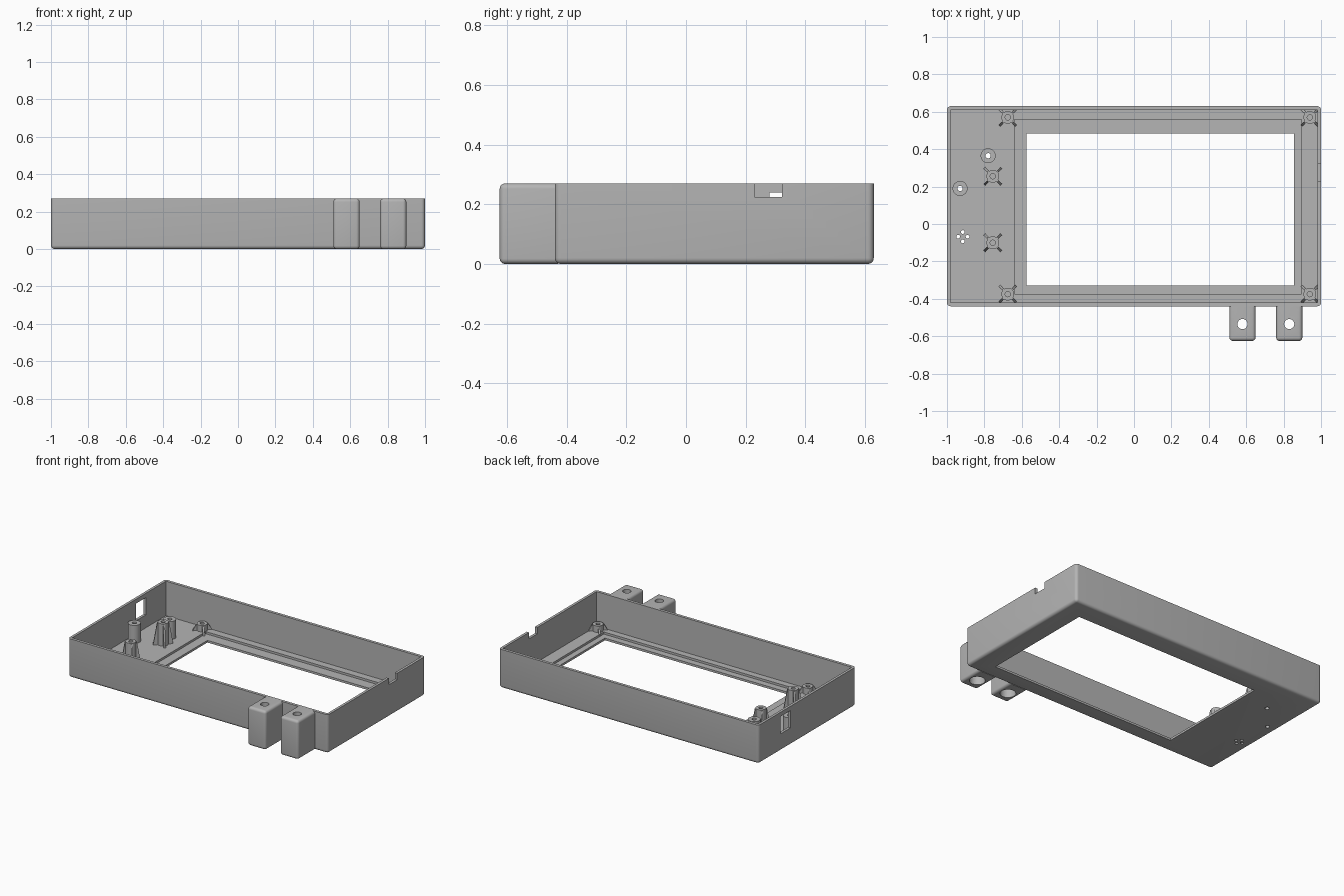
import bpy, bmesh, math
from mathutils import Matrix, Vector

if "Cube" in bpy.data.objects:
    bpy.data.objects.remove(bpy.data.objects["Cube"], do_unlink=True)

grey = bpy.data.materials.new("plain grey")
grey.use_nodes = True
colour = (0.46, 0.46, 0.46, 1)
grey.diffuse_color = colour
grey.node_tree.nodes["Principled BSDF"].inputs["Base Color"].default_value = colour


def finish(name, bm):
    bmesh.ops.recalc_face_normals(bm, faces=bm.faces[:])
    mesh = bpy.data.meshes.new(name)
    bm.to_mesh(mesh)
    bm.free()
    mesh.materials.append(grey)
    obj = bpy.data.objects.new(name, mesh)
    bpy.context.collection.objects.link(obj)
    return obj


def box(name, lo, hi, radius=0, keep_sharp=None):
    """Box between two corners; edges are rounded unless keep_sharp(a, b) is true."""
    lo, hi = Vector(lo), Vector(hi)
    bm = bmesh.new()
    bmesh.ops.create_cube(bm, size=1)
    for v in bm.verts:
        v.co = Vector((lo[i] if v.co[i] < 0 else hi[i]) for i in range(3))
    if radius:
        edges = [e for e in bm.edges if not keep_sharp(e.verts[0].co, e.verts[1].co)]
        bmesh.ops.bevel(bm, geom=edges, offset=radius, segments=5, profile=0.5, affect='EDGES')
    return finish(name, bm)


def rod(name, x, y, r, z0, z1):
    bm = bmesh.new()
    bmesh.ops.create_cone(bm, cap_ends=True, segments=32, radius1=r, radius2=r, depth=z1 - z0,
                          matrix=Matrix.Translation((x, y, (z0 + z1) / 2)))
    return finish(name, bm)


def cut(obj, cutters):
    """Subtract each cutter, bake the result and drop the cutters."""
    for c in cutters:
        c.hide_render = True
        mod = obj.modifiers.new("cut", 'BOOLEAN')
        mod.operation, mod.solver, mod.object = 'DIFFERENCE', 'EXACT', c
    deps = bpy.context.evaluated_depsgraph_get()
    mesh = bpy.data.meshes.new_from_object(obj.evaluated_get(deps))
    obj.modifiers.clear()
    obj.data = mesh
    for c in cutters:
        bpy.data.objects.remove(c, do_unlink=True)


def smooth(obj):
    bpy.ops.object.select_all(action='DESELECT')
    obj.select_set(True)
    bpy.context.view_layer.objects.active = obj
    bpy.ops.object.shade_smooth_by_angle(angle=math.radians(30))


def post(name, x, y, ro, ri, z0, z1, ribs=False):
    """Hollow screw post, optionally braced by four tapered diagonal ribs."""
    bm = bmesh.new()
    ring = [bm.verts.new((r, 0, z)) for r, z in ((ri, z0), (ro, z0), (ro, z1), (ri, z1))]
    edges = [bm.edges.new((ring[i], ring[(i + 1) % 4])) for i in range(4)]
    bmesh.ops.spin(bm, geom=ring + edges, cent=(0, 0, 0), axis=(0, 0, 1),
                   angle=math.tau, steps=32, use_merge=True)
    bmesh.ops.remove_doubles(bm, verts=bm.verts[:], dist=1e-5)
    if ribs:
        t = 0.006
        for k in range(4):
            turn = Matrix.Rotation(math.radians(45 + 90 * k), 4, 'Z')
            side = [(ro - t, z0), (0.064, z0), (0.062, z0 + 0.02), (ro + 0.004, z1 - 0.004), (ro - t, z1 - 0.004)]
            face = bm.faces.new([bm.verts.new(turn @ Vector((r, -t, z))) for r, z in side])
            ext = bmesh.ops.extrude_face_region(bm, geom=[face], use_keep_orig=True)
            verts = [g for g in ext["geom"] if isinstance(g, bmesh.types.BMVert)]
            bmesh.ops.translate(bm, verts=verts, vec=turn @ Vector((0, 2 * t, 0)))
    bmesh.ops.translate(bm, verts=bm.verts[:], vec=(x, y, 0))
    smooth(finish(name, bm))


TOP, FLOOR, SEAT = 0.27, 0.03, 0.015
plain_posts = [(-0.78, 0.365), (-0.93, 0.19)]

# Open tray with screen opening, stepped seat, cable notch and side window
tray = box("tray_shell", (-1, -0.44, 0), (1, 0.63, TOP), 0.02,
           lambda a, b: a.z > 0.1 and b.z > 0.1)
cutters = [
    box("cavity", (-0.982, -0.42, FLOOR), (0.982, 0.61, 1)),
    box("screen_seat", (-0.64, -0.375, SEAT), (0.895, 0.56, 0.1)),
    box("screen_opening", (-0.575, -0.33, -0.1), (0.855, 0.485, 0.2)),
    box("cable_notch", (0.95, 0.23, 0.225), (1.1, 0.322, 0.4)),
    box("side_window", (-1.1, 0.28, 0.12), (-0.95, 0.39, 0.24)),
]
cutters += [rod("post_hole", x, y, 0.014, -0.1, 0.1) for x, y in plain_posts]
# Small sound holes in the floor
for dx, dy in ((0.025, 0), (-0.025, 0), (0, 0.025), (0, -0.025)):
    cutters.append(rod("sound_hole", -0.915 + dx, -0.068 + dy, 0.01, -0.1, 0.1))
cut(tray, cutters)
smooth(tray)

# Mounting tabs, each with a screw hole widened from below
for i, x in enumerate((0.58, 0.83)):
    tab = box(f"mounting_tab_{i + 1}", (x - 0.07, -0.625, 0), (x + 0.07, -0.43, TOP), 0.018,
              lambda a, b: a.y > -0.5 and b.y > -0.5)
    cut(tab, [rod("screw_hole", x, -0.535, 0.027, -0.1, 0.5),
              rod("head_hole", x, -0.535, 0.05, -0.1, 0.18)])
    smooth(tab)

# Plain and ribbed screw posts
for i, (x, y) in enumerate(plain_posts):
    post(f"plain_post_{i + 1}", x, y, 0.04, 0.014, FLOOR - 0.005, 0.155)
for i, y in enumerate((0.255, -0.1)):
    post(f"tall_ribbed_post_{i + 1}", -0.755, y, 0.034, 0.014, FLOOR - 0.005, 0.185, True)
for i, x in enumerate((-0.675, 0.94)):
    for j, y in enumerate((-0.375, 0.57)):
        post(f"corner_post_{2 * i + j + 1}", x, y, 0.034, 0.014, SEAT - 0.005, 0.075, True)
